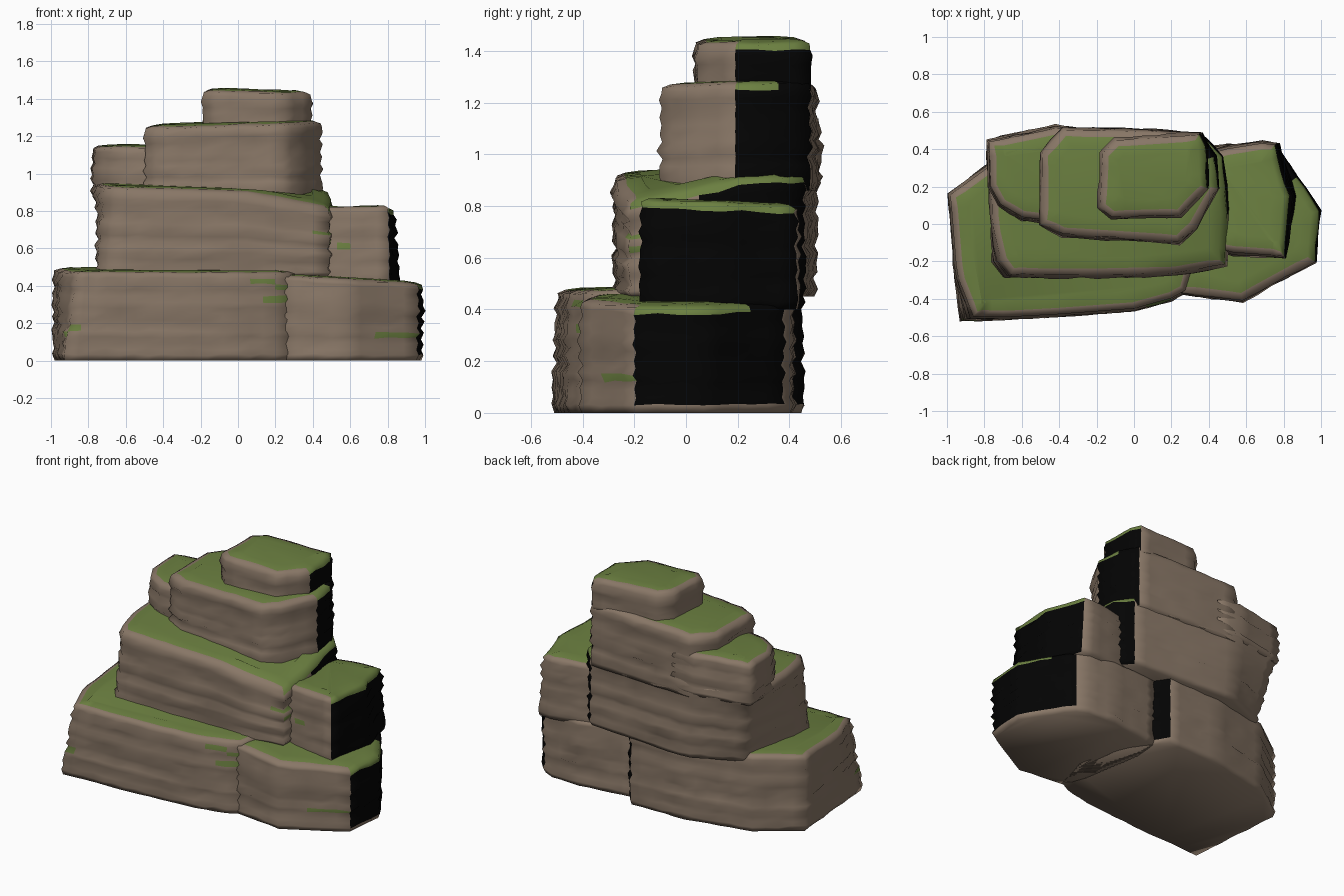
import bpy, bmesh, math, random
from mathutils import Vector

if "Cube" in bpy.data.objects:
    bpy.data.objects.remove(bpy.data.objects["Cube"])

random.seed(4)


def material(name, col):
    m = bpy.data.materials.new(name)
    m.diffuse_color = (*col, 1)
    m.use_nodes = True
    m.node_tree.nodes["Principled BSDF"].inputs["Base Color"].default_value = m.diffuse_color
    return m


MATS = [material("brown_rock", (0.25, 0.185, 0.135)),
        material("green_moss", (0.148, 0.215, 0.052)),
        material("black_face", (0.001, 0.001, 0.001))]
ROCK, MOSS, BLACK = 0, 1, 2


def densify(outline, step=0.08):
    """Split outline edges; returns points, outward normals and edge normals."""
    pts, edge_n = [], []
    for i, a in enumerate(outline):
        a, b = Vector(a), Vector(outline[(i + 1) % len(outline)])
        d = b - a
        k = max(1, round(d.length / step))
        for j in range(k):
            pts.append(a + d * (j / k))
            edge_n.append(Vector((d.y, -d.x)).normalized())
    normals = [(edge_n[i - 1] + edge_n[i]).normalized() for i in range(len(pts))]
    return pts, normals, edge_n


def rock_block(name, outline, z0, top, slope=(0, 0), patches=(), leans=(),
               dip=0.0, black_from=-1.0, lip_to=1.0):
    """Stratified rock prism: rippled sides, bevelled rim, mossy top."""
    pts, normals, edge_n = densify(outline)
    n = len(pts)
    bm = bmesh.new()
    cx = sum(p.x for p in pts) / n
    cy = sum(p.y for p in pts) / n

    def top_z(p):
        return (top + slope[0] * (p.x - cx) + slope[1] * (p.y - cy)
                - dip * max(0, p.x - 0.2 - 0.9 * (p.y + 0.1)))

    def leaned(p, t):
        # pull corners sideways at the bottom or at the top
        q = p.copy()
        for corner, low, high, radius in leans:
            w = max(0, 1 - (p - Vector(corner)).length / radius)
            q += w * ((1 - t) * Vector(low) + t * Vector(high))
        return q

    levels = max(4, round((top - z0) / 0.035))
    rings = []
    for i in range(levels + 1):
        t = i / levels
        off = (0.005 if i % 2 else -0.006) + random.uniform(-0.007, 0.006)
        ring = []
        for p, nn in zip(pts, normals):
            q = leaned(p, t) + nn * (off + random.uniform(-0.005, 0.005))
            z = z0 + (top_z(p) - 0.035 - z0) * t
            if 0 < t:
                z += random.uniform(-0.006, 0.006)
            ring.append(bm.verts.new((q.x, q.y, z)))
        rings.append(ring)
    # rim, moss edge and inner moss
    for inset, drop in ((0.008, 0.014), (0.042, 0.002), (0.1, -0.004)):
        ring = []
        for p, nn in zip(pts, normals):
            q = leaned(p, 1) - nn * inset
            ring.append(bm.verts.new((q.x, q.y, top_z(q) - drop + random.uniform(-0.003, 0.003))))
        rings.append(ring)

    for r in range(len(rings) - 1):
        for i in range(n):
            j = (i + 1) % n
            f = bm.faces.new((rings[r][i], rings[r][j], rings[r + 1][j], rings[r + 1][i]))
            e = edge_n[i]
            right = e.x > 0.73 and e.y > -0.25
            mid = f.calc_center_median()
            if r >= levels + 2:
                f.material_index = MOSS
            elif r >= levels and right:
                f.material_index = MOSS if mid.y < lip_to else BLACK
            elif right and mid.y > black_from and (r > 0 or z0 > 0):
                f.material_index = BLACK
    bm.faces.new(rings[-1]).material_index = MOSS
    bm.faces.new(rings[0][::-1])

    # small moss streaks on the sides
    sides = [f for f in bm.faces if f.material_index == ROCK and len(f.verts) == 4]
    for c in patches:
        f = min(sides, key=lambda s: (s.calc_center_median() - Vector(c)).length)
        f.material_index = MOSS

    me = bpy.data.meshes.new(name)
    bm.to_mesh(me)
    bm.free()
    for m in MATS:
        me.materials.append(m)
    ob = bpy.data.objects.new(name, me)
    bpy.context.collection.objects.link(ob)
    for poly in me.polygons:
        poly.use_smooth = True
    return ob


# bottom tier
rock_block("base_left",
           [(-0.935, -0.52), (-0.4, -0.49), (0.0, -0.46), (0.2, -0.405), (0.28, -0.36),
            (0.36, -0.1), (0.25, 0.25), (0.09, 0.455), (-0.3, 0.445), (-0.73, 0.35),
            (-0.99, 0.16)],
           0, 0.487, (-0.005, 0.03),
           [(-0.9, -0.51, 0.17), (-0.95, -0.5, 0.15), (0.1, -0.43, 0.43), (0.17, -0.41, 0.43),
            (0.22, -0.39, 0.40), (0.22, -0.39, 0.33), (0.16, -0.41, 0.34)],
           leans=[((-0.935, -0.52), (0, 0), (0.07, 0.02), 0.25)])
rock_block("base_right",
           [(0.25, -0.37), (0.58, -0.41), (0.965, -0.2), (0.99, 0.07), (0.87, 0.25),
            (0.78, 0.38), (0.7, 0.41), (0.5, 0.42), (0.14, 0.37), (0.1, 0.0)],
           0, 0.445, (-0.06, 0), [(0.92, -0.23, 0.14), (0.86, -0.26, 0.14), (0.8, -0.3, 0.14)],
           lip_to=0.25)
# middle tier
rock_block("middle_left",
           [(-0.76, -0.2), (-0.7, -0.28), (-0.2, -0.28), (0.22, -0.27), (0.49, -0.22),
            (0.505, 0.05), (0.47, 0.36), (0.38, 0.46), (-0.05, 0.49), (-0.4, 0.515), (-0.775, 0.44)],
           0.45, 0.93, (-0.03, 0.04),
           [(0.46, -0.22, 0.69), (0.49, -0.2, 0.69), (0.48, -0.21, 0.64)],
           leans=[((-0.74, -0.25), (0, 0), (0.05, 0.01), 0.25),
                  ((-0.775, 0.44), (0.1, -0.08), (0, 0), 0.5)],
           dip=0.2, black_from=0.04)
rock_block("middle_right",
           [(0.42, -0.13), (0.53, -0.16), (0.81, -0.18), (0.87, 0.15), (0.78, 0.43),
            (0.7, 0.44), (0.5, 0.41), (0.35, 0.37)],
           0.4, 0.815, (0.01, -0.04), [(0.53, -0.16, 0.62)],
           leans=[((0.87, 0.25), (0, 0), (-0.04, 0), 0.45)])
# upper tiers
rock_block("upper_left",
           [(-0.775, 0.2), (-0.72, 0.1), (-0.6, 0.03), (-0.45, 0.01), (-0.25, 0.1), (-0.25, 0.5),
            (-0.42, 0.52), (-0.78, 0.445)],
           0.88, 1.15, (0.0, 0.02))
rock_block("upper_main",
           [(-0.5, 0.0), (-0.38, -0.06), (0.24, -0.1), (0.33, -0.02), (0.45, 0.19),
            (0.43, 0.36), (0.36, 0.48), (-0.05, 0.505), (-0.38, 0.51), (-0.5, 0.38)],
           0.86, 1.27, (0.03, 0.02), lip_to=0.33)
rock_block("summit",
           [(-0.19, 0.09), (-0.12, 0.03), (0.25, 0.04), (0.395, 0.19), (0.385, 0.42),
            (0.35, 0.485), (-0.1, 0.455), (-0.175, 0.38)],
           1.23, 1.445, (-0.03, 0.02))
